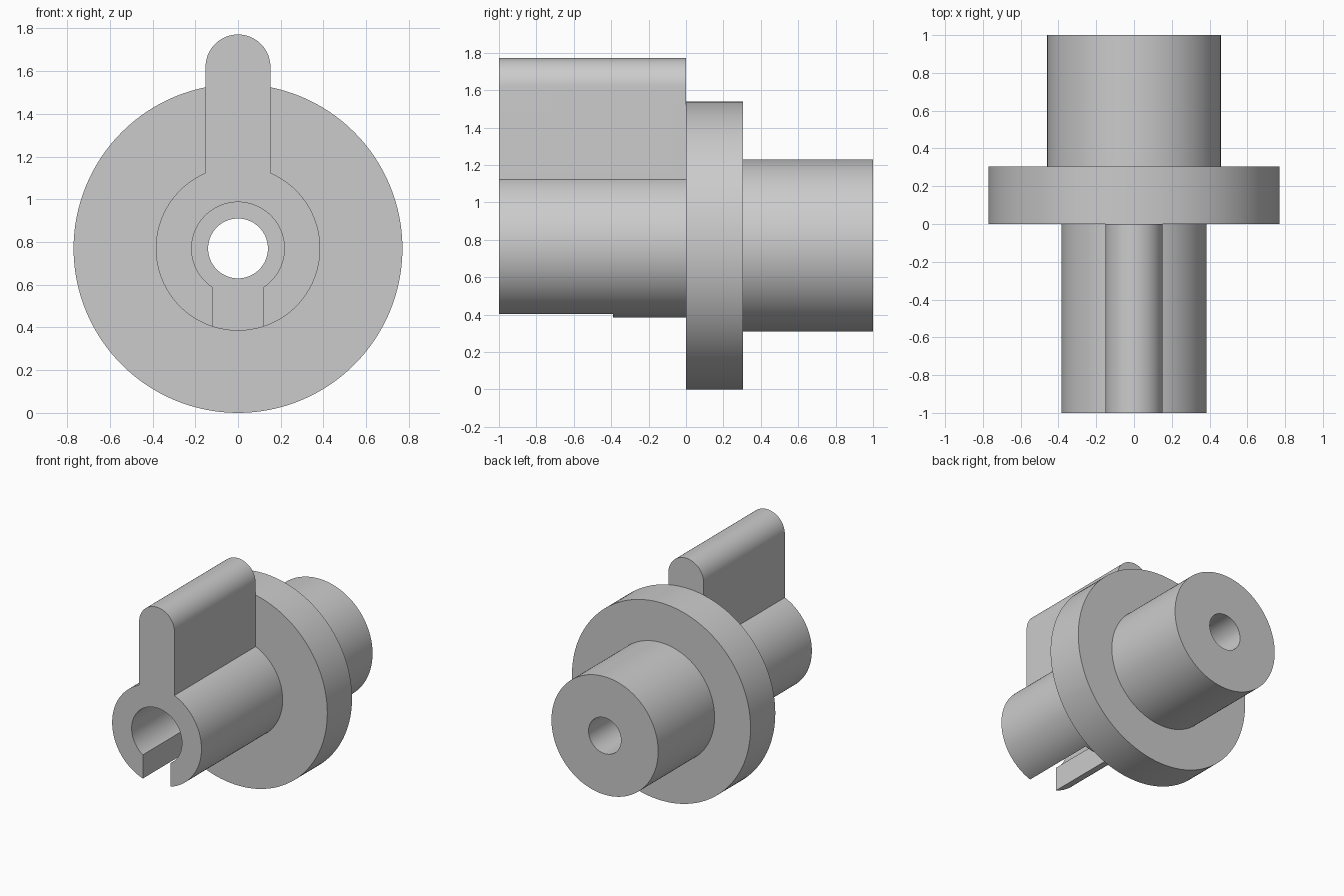
import bpy
import bmesh
from math import cos, sin, pi, radians, tau
from mathutils import Vector

AXIS_Z = 0.77
SLOT_END = -0.39

cube = bpy.data.objects.get("Cube")
if cube:
    bpy.data.objects.remove(cube, do_unlink=True)

grey = bpy.data.materials.new("plain grey")
grey.use_nodes = True
colour = (0.6, 0.6, 0.6, 1)
grey.diffuse_color = colour
grey.node_tree.nodes["Principled BSDF"].inputs["Base Color"].default_value = colour


def add_object(name, bm):
    bmesh.ops.recalc_face_normals(bm, faces=bm.faces)
    mesh = bpy.data.meshes.new(name)
    bm.to_mesh(mesh)
    bm.free()
    mesh.materials.append(grey)
    obj = bpy.data.objects.new(name, mesh)
    bpy.context.collection.objects.link(obj)
    return obj


def lathe(name, profile, steps=128):
    """Spin a closed (radius, y) profile around the horizontal axis."""
    bm = bmesh.new()
    verts = [bm.verts.new((r, y, AXIS_Z)) for r, y in profile]
    edges = [bm.edges.new((v, verts[i - 1])) for i, v in enumerate(verts)]
    bmesh.ops.spin(bm, geom=verts + edges, cent=(0, 0, AXIS_Z), axis=(0, 1, 0),
                   angle=tau, steps=steps, use_merge=True)
    bmesh.ops.remove_doubles(bm, verts=bm.verts, dist=0.0001)
    return add_object(name, bm)


def extrude(name, outline, y0, y1):
    """Extrude an (x, z) outline along y."""
    bm = bmesh.new()
    face = bm.faces.new([bm.verts.new((x, y0, z)) for x, z in outline])
    result = bmesh.ops.extrude_face_region(bm, geom=[face])
    moved = [g for g in result["geom"] if isinstance(g, bmesh.types.BMVert)]
    bmesh.ops.translate(bm, verts=moved, vec=Vector((0, y1 - y0, 0)))
    return add_object(name, bm)


def combine(target, tool, operation):
    mod = target.modifiers.new(operation.lower(), "BOOLEAN")
    mod.object, mod.operation, mod.solver = tool, operation, "EXACT"
    bpy.context.view_layer.objects.active = target
    bpy.ops.object.modifier_apply(modifier=mod.name)
    bpy.data.objects.remove(tool, do_unlink=True)


# Sleeve, flange and hub turned in one piece, with a stepped bore
body = lathe("flanged_shaft", [
    (0.217, -1), (0.385, -1), (0.385, 0), (0.77, 0), (0.77, 0.305),
    (0.46, 0.305), (0.46, 1), (0.14, 1), (0.14, SLOT_END), (0.217, SLOT_END)])

# Round-topped fin along the sleeve
w, arc_z, n = 0.152, 1.62, 32
fin = [(w * cos(pi * i / n), arc_z + w * sin(pi * i / n)) for i in range(n + 1)]
fin += [(-w, AXIS_Z + 0.3), (w, AXIS_Z + 0.3)]
combine(body, extrude("fin", fin, -1, 0), "UNION")

# Slot through the underside of the sleeve
s = 0.12
slot = [(-s, 0.3), (s, 0.3), (s, 0.6), (-s, 0.6)]
combine(body, extrude("slot_cutter", slot, -1.1, SLOT_END), "DIFFERENCE")

bpy.ops.object.select_all(action="DESELECT")
body.select_set(True)
bpy.context.view_layer.objects.active = body
bpy.ops.object.shade_smooth_by_angle(angle=radians(30))
